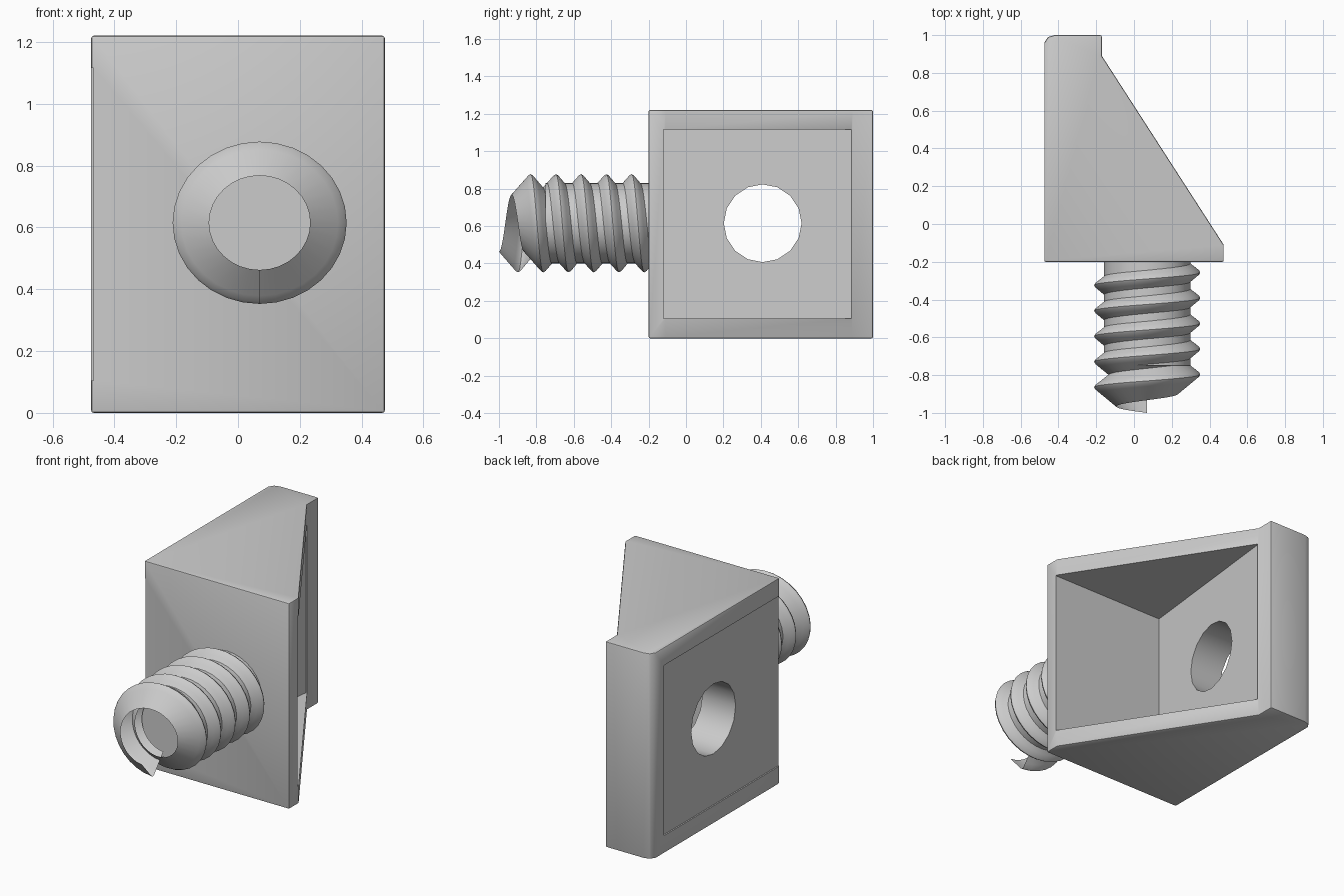
import bpy, bmesh, math

if "Cube" in bpy.data.objects:
    bpy.data.objects.remove(bpy.data.objects["Cube"])

CX, CZ = 0.07, 0.615          # screw axis (runs along y)


def make_object(name, bm):
    mesh = bpy.data.meshes.new(name)
    bm.to_mesh(mesh)
    bm.free()
    ob = bpy.data.objects.new(name, mesh)
    bpy.context.collection.objects.link(ob)
    return ob


def prism(name, outline, z0, z1):
    """Extrude an (x, y) outline from z0 to z1."""
    bm = bmesh.new()
    face = bm.faces.new([bm.verts.new((x, y, z0)) for x, y in outline])
    top = bmesh.ops.extrude_face_region(bm, geom=[face])["geom"]
    for v in top:
        if isinstance(v, bmesh.types.BMVert):
            v.co.z = z1
    bmesh.ops.recalc_face_normals(bm, faces=bm.faces)
    return make_object(name, bm)


def activate(ob):
    bpy.ops.object.select_all(action='DESELECT')
    ob.select_set(True)
    bpy.context.view_layer.objects.active = ob


def smooth(ob, angle=35):
    activate(ob)
    bpy.ops.object.shade_smooth_by_angle(angle=math.radians(angle))


def cut(ob, cutter):
    mod = ob.modifiers.new("cut", 'BOOLEAN')
    mod.operation = 'DIFFERENCE'
    mod.solver = 'EXACT'
    mod.object = cutter
    activate(ob)
    bpy.ops.object.modifier_apply(modifier=mod.name)
    bpy.data.objects.remove(cutter)


# Wedge-shaped bracket with softened edges
bracket = prism("bracket", [(-0.475, -0.2), (0.475, -0.2), (0.475, -0.11),
                            (-0.17, 0.89), (-0.17, 1.0), (-0.42, 1.0),
                            (-0.455, 0.99), (-0.475, 0.96)], 0, 1.22)
bev = bracket.modifiers.new("soft_edges", 'BEVEL')
bev.width = 0.008
bev.segments = 2
bev.limit_method = 'ANGLE'
bev.angle_limit = math.radians(40)
activate(bracket)
bpy.ops.object.modifier_apply(modifier=bev.name)

# Triangular pocket opening through the sloping face
cut(bracket, prism("pocket_cutter", [(-0.285, -0.12), (0.7, -0.12),
                                     (0.2, 0.885), (-0.172, 0.885)], 0.105, 1.115))
# Shallow panel on the side wall
cut(bracket, prism("panel_cutter", [(-0.6, -0.4), (-0.467, -0.4),
                                    (-0.467, 0.885), (-0.6, 0.885)], 0.105, 1.115))
# Round bolt hole through the side wall
bpy.ops.mesh.primitive_cylinder_add(vertices=16, radius=0.208, depth=0.8,
                                    location=(-0.3, 0.41, 0.615),
                                    rotation=(0, math.pi / 2, 0))
cut(bracket, bpy.context.object)
smooth(bracket)

# Screw core
bpy.ops.mesh.primitive_cylinder_add(vertices=32, radius=0.222, depth=0.6,
                                    location=(CX, -0.45, CZ),
                                    rotation=(math.pi / 2, 0, 0))
core = bpy.context.object
core.name = "screw_core"
core.scale = (1.03, 0.97, 1)
smooth(core)

# Helical thread: a ridge profile (radius, y offset) swept from the tip
PROFILE = [(0.158, -0.1), (0.245, -0.027), (0.265, -0.01), (0.272, 0.002),
           (0.265, 0.014), (0.245, 0.03), (0.158, 0.1)]
STEPS, TURNS, PITCH = 32, 5, 0.135
bm = bmesh.new()
previous = None
for i in range(STEPS * TURNS + 1):
    a = -math.pi / 2 - 2 * math.pi * i / STEPS
    y = -0.9 + PITCH * i / STEPS
    ring = [bm.verts.new((CX + 1.035 * r * math.cos(a), y + dy,
                          CZ + 0.965 * r * math.sin(a))) for r, dy in PROFILE]
    if previous:
        for k in range(len(ring) - 1):
            bm.faces.new((previous[k], previous[k + 1], ring[k + 1], ring[k]))
    previous = ring
# Make the ridge face outwards
bm.normal_update()
mid = list(bm.faces)[0]
c = mid.calc_center_median()
if mid.normal.x * (c.x - CX) + mid.normal.z * (c.z - CZ) < 0:
    bmesh.ops.reverse_faces(bm, faces=bm.faces)
thread = make_object("screw_thread", bm)
smooth(thread, 50)
